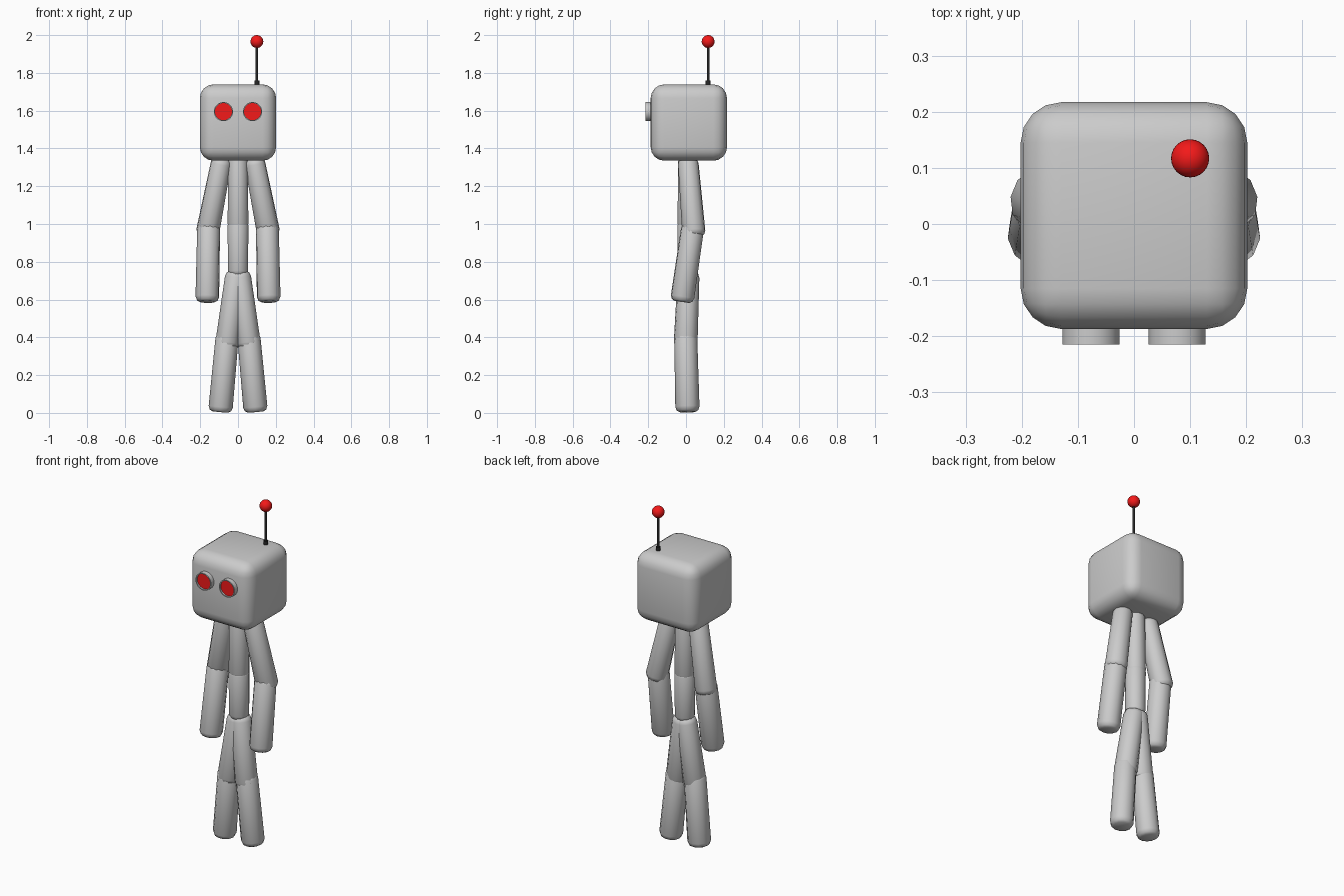
import bpy, bmesh, math
from mathutils import Vector

if "Cube" in bpy.data.objects:
    bpy.data.objects.remove(bpy.data.objects["Cube"])


def material(name, color):
    m = bpy.data.materials.new(name)
    m.diffuse_color = color
    m.use_nodes = True
    m.node_tree.nodes["Principled BSDF"].inputs["Base Color"].default_value = m.diffuse_color
    return m


red = material("red", (0.9, 0.01, 0.01, 1))
black = material("black", (0.02, 0.02, 0.02, 1))


def finish(name, bm, mat=None, angle=40):
    bmesh.ops.remove_doubles(bm, verts=bm.verts, dist=1e-5)
    bmesh.ops.recalc_face_normals(bm, faces=bm.faces)
    me = bpy.data.meshes.new(name)
    bm.to_mesh(me)
    bm.free()
    ob = bpy.data.objects.new(name, me)
    bpy.context.collection.objects.link(ob)
    if mat:
        me.materials.append(mat)
    bpy.ops.object.select_all(action='DESELECT')
    bpy.context.view_layer.objects.active = ob
    ob.select_set(True)
    bpy.ops.object.shade_smooth_by_angle(angle=math.radians(angle))
    return ob


def lathe(name, a, b, profile, sides, mat=None, angle=40):
    """Closed turned solid from a towards b; profile = (radius, distance)."""
    a, b = Vector(a), Vector(b)
    rot = (b - a).to_track_quat('Z', 'Y')
    bm = bmesh.new()
    rings = []
    for r, h in profile:
        rings.append([bm.verts.new(a + rot @ Vector((
            r * math.cos(2 * math.pi * (i + .5) / sides),
            r * math.sin(2 * math.pi * (i + .5) / sides), h))) for i in range(sides)])
    for p, q in zip(rings, rings[1:]):
        for i in range(sides):
            j = (i + 1) % sides
            bm.faces.new((p[i], p[j], q[j], q[i]))
    bm.faces.new(rings[0][::-1])
    bm.faces.new(rings[-1])
    return finish(name, bm, mat, angle)


def limb(name, a, b, r0, r1):
    """Tapered limb segment with rounded ends."""
    n = (Vector(b) - Vector(a)).length
    prof = [(r0 * .66, 0), (r0 * .88, .008), (r0, .028),
            (r1, n - .028), (r1 * .88, n - .008), (r1 * .66, n)]
    return lathe(name, a, b, prof, 12, angle=60)


# head
bm = bmesh.new()
bmesh.ops.create_cube(bm, size=1)
for v in bm.verts:
    v.co = Vector((v.co.x * .404, v.co.y * .404 + .015, v.co.z * .404 + 1.537))
bmesh.ops.bevel(bm, geom=bm.edges[:], offset=.072, segments=4, profile=.5, affect='EDGES')
finish("head", bm, angle=60)

# antenna: socket, rod, ball
ax, ay = .1, .117
lathe("antenna_socket", (ax, ay, 1.73), (ax, ay, 2), [(.013, 0), (.013, .03)], 16, black)
lathe("antenna_rod", (ax, ay, 1.73), (ax, ay, 2), [(.007, 0), (.007, .22)], 12, black)
bm = bmesh.new()
bmesh.ops.create_uvsphere(bm, u_segments=24, v_segments=16, radius=.034)
bmesh.ops.translate(bm, verts=bm.verts, vec=(ax, ay, 1.966))
finish("antenna_ball", bm, red)

# torso
limb("chest", (0, .01, 1.36), (0, .01, .975), .053, .057)
limb("abdomen", (0, .01, 1.02), (0, .01, .725), .057, .055)

for side, s in (("left", 1), ("right", -1)):
    # eye: housing with a recessed red lens
    ex, ez = s * .077, 1.595
    lathe(side + "_eye_housing", (ex, -.17, ez), (ex, -1, ez),
          [(.051, 0), (.051, .045), (.045, .045), (.045, .028)], 32)
    lathe(side + "_eye_lens", (ex, -.175, ez), (ex, -1, ez),
          [(.0455, 0), (.0455, .031)], 32, red)
    # arm
    limb(side + "_upper_arm", (s * .085, .01, 1.345), (s * .165, .043, .935), .055, .062)
    limb(side + "_forearm", (s * .155, .038, 1.0), (s * .163, -.022, .588), .061, .063)
    # leg
    limb(side + "_thigh", (s * .008, .014, .745), (s * .06, -.003, .345), .058, .063)
    limb(side + "_shin", (s * .056, -.002, .42), (s * .094, .008, .005), .061, .064)
